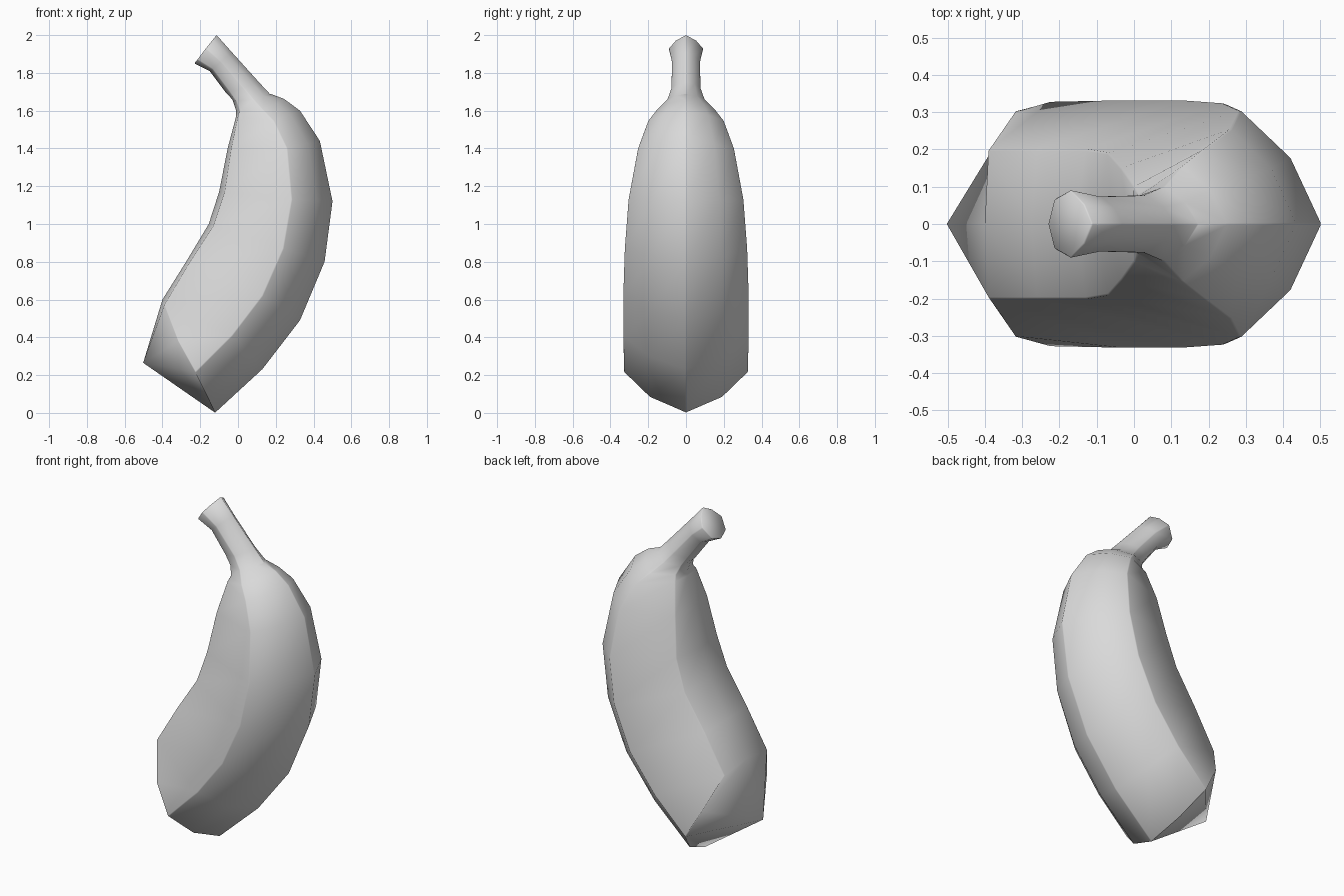
import bpy, bmesh, math
from mathutils import Vector

cube = bpy.data.objects.get("Cube")
if cube:
    bpy.data.objects.remove(cube, do_unlink=True)

# One flat colour for the whole fruit
skin = bpy.data.materials.new("grey_skin")
skin.use_nodes = True
grey = (0.7, 0.7, 0.7, 1)
skin.diffuse_color = grey
skin.node_tree.nodes["Principled BSDF"].inputs["Base Color"].default_value = grey

# Stations from blossom end to stem:
# outer x, z | ridge x, z, half width | inner edge x, z, half width | inner x, z
stations = [
    (-.12, .0, -.225, .215, .328, -.315, .38, .305, -.502, .265),
    (.13, .23, -.03, .41, .333, -.39, .57, .20, -.40, .60),
    (.33, .49, .13, .62, .333, -.26, .79, .20, -.275, .80),
    (.46, .80, .24, .87, .325, -.13, .99, .20, -.155, 1.0),
    (.502, 1.12, .285, 1.13, .305, -.07, 1.17, .19, -.10, 1.17),
    (.435, 1.44, .26, 1.4, .255, -.035, 1.4, .15, -.055, 1.4),
    (.33, 1.60, .19, 1.545, .202, .0, 1.57, .10, -.01, 1.57),
    (.25, 1.66, .13, 1.605, .155, .01, 1.6, .08, -.01, 1.60),
    (.17, 1.69, .08, 1.66, .10, -.01, 1.65, .06, -.03, 1.66),
    (.11, 1.755, .03, 1.72, .078, -.045, 1.7, .055, -.06, 1.69),
    (-.03, 1.91, -.09, 1.86, .075, -.135, 1.82, .055, -.15, 1.81),
    (-.112, 2.002, -.17, 1.93, .092, -.215, 1.87, .067, -.232, 1.85),
]

bm = bmesh.new()


def ring(ox, oz, rx, rz, rw, ex, ez, ew, ix, iz):
    """Eight-sided cross-section, mirrored across y = 0."""
    outer, ridge = Vector((ox, 0, oz)), Vector((rx, 0, rz))
    edge, inner = Vector((ex, 0, ez)), Vector((ix, 0, iz))
    side = [(outer.lerp(ridge, .38), rw * .58), (ridge, rw), (edge, ew)]
    left = [p + Vector((0, w, 0)) for p, w in side]
    right = [p - Vector((0, w, 0)) for p, w in reversed(side)]
    return [bm.verts.new(p) for p in [outer, *left, inner, *right]]


# Curved body and stem
rings = [ring(*s) for s in stations]
for a, b in zip(rings, rings[1:]):
    for i in range(8):
        j = (i + 1) % 8
        bm.faces.new((a[i], a[j], b[j], b[i]))

# Keeled blossom end and flat stem end
outer, mid_l, ridge_l, edge_l, inner, edge_r, ridge_r, mid_r = rings[0]
for mid, ridge, edge in ((mid_l, ridge_l, edge_l), (mid_r, ridge_r, edge_r)):
    bm.faces.new((outer, mid, ridge))
    bm.faces.new((outer, ridge, inner))
    bm.faces.new((ridge, edge, inner))
bm.faces.new(rings[-1])
bmesh.ops.recalc_face_normals(bm, faces=bm.faces)
for face in bm.faces:
    face.smooth = True

mesh = bpy.data.meshes.new("fruit")
bm.to_mesh(mesh)
bm.free()
mesh.materials.append(skin)
fruit = bpy.data.objects.new("fruit", mesh)
bpy.context.collection.objects.link(fruit)

# Narrow bevel keeps the ridges crisp under smooth shading
bevel = fruit.modifiers.new("ridge_bevel", "BEVEL")
bevel.width = 0.004
bevel.segments = 1
bevel.limit_method = "ANGLE"
bevel.angle_limit = math.radians(45)
